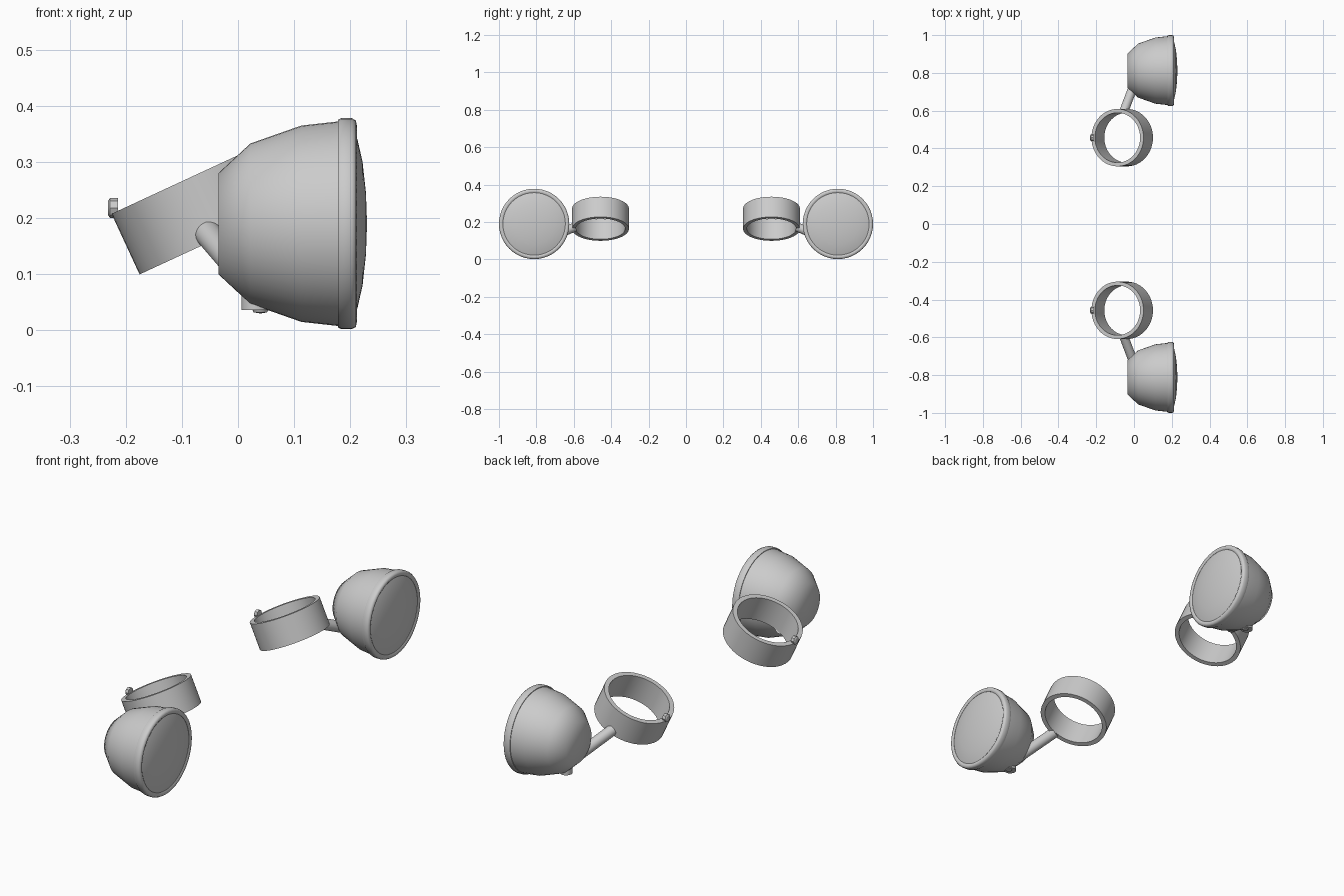
import bpy
import bmesh
from math import radians, tau
from mathutils import Matrix, Vector

cube = bpy.data.objects.get("Cube")
if cube:
    bpy.data.objects.remove(cube)

grey = bpy.data.materials.new("light grey")
grey.use_nodes = True
colour = (0.6, 0.6, 0.6, 1)
grey.diffuse_color = colour
grey.node_tree.nodes["Principled BSDF"].inputs["Base Color"].default_value = colour


def lathe(name, profile, centre, axis, segments=48, smooth=35):
    """Turn (radius, height) points about an axis and mirror the part front to back."""
    bm = bmesh.new()
    verts = [bm.verts.new((r, 0, h)) for r, h in profile]
    edges = [bm.edges.new(pair) for pair in zip(verts, verts[1:])]
    bmesh.ops.spin(bm, geom=verts + edges, cent=(0, 0, 0), axis=(0, 0, 1),
                   angle=tau, steps=segments)
    bmesh.ops.remove_doubles(bm, verts=bm.verts, dist=0.0002)
    bmesh.ops.recalc_face_normals(bm, faces=bm.faces)
    turn = Vector(axis).to_track_quat('Z', 'Y').to_matrix().to_4x4()
    bm.transform(Matrix.Translation(centre) @ turn)
    mesh = bpy.data.meshes.new(name)
    bm.to_mesh(mesh)
    bm.free()
    mesh.materials.append(grey)
    obj = bpy.data.objects.new(name, mesh)
    bpy.context.collection.objects.link(obj)
    bpy.ops.object.select_all(action='DESELECT')
    obj.select_set(True)
    bpy.context.view_layer.objects.active = obj
    bpy.ops.object.shade_smooth_by_angle(angle=radians(smooth))
    mirror = obj.modifiers.new("mirror", 'MIRROR')
    mirror.use_axis = (False, True, False)
    mirror.use_mirror_merge = False
    return obj


def rod(name, start, end, radius, segments=20):
    """Closed cylinder between two points."""
    axis = Vector(end) - Vector(start)
    length = axis.length
    return lathe(name, [(0, 0), (radius, 0), (radius, length), (0, length)],
                 start, axis, segments)


# Lamp: bowl, rim and domed lens share one axis along x
lamp = (0, 0.812, 0.19)
along_x = (1, 0, 0)
lathe("lamp_bowl", [(0, -0.035), (0.09, -0.035), (0.143, 0.022),
                    (0.175, 0.113), (0.183, 0.185)], lamp, along_x, smooth=80)
lathe("lamp_rim", [(0.178, 0.178), (0.185, 0.178), (0.188, 0.184), (0.188, 0.203),
                   (0.184, 0.21), (0.174, 0.212), (0.167, 0.208), (0.167, 0.195)],
      lamp, along_x, smooth=50)
lathe("lamp_lens", [(0.168, 0.207), (0.15, 0.213), (0.11, 0.222),
                    (0.055, 0.228), (0, 0.23)], lamp, along_x)

# Tilted clamp ring with its bolt
tilt = Vector((-0.05, 0, 0.108))
half = tilt.length / 2
outer, inner = 0.152, 0.132
lathe("clamp_ring", [(outer, -half), (outer, half), (inner, half),
                     (inner, -half), (outer, -half)],
      (-0.0625, 0.457, 0.2175), tilt)
lathe("clamp_bolt", [(0, 0), (0.018, 0), (0.018, 0.014), (0.012, 0.018), (0, 0.018)],
      (-0.232 + 0.018, 0.457, 0.218), (-1, 0, 0), 8)

# Bracket arm running from the ring to the mount under the bowl
mount_x, mount_y = 0.032, 0.806
rod("bracket_arm", (-0.053, 0.598, 0.172), (0.026, mount_y, 0.08), 0.024)
rod("bowl_mount", (mount_x, mount_y, 0.036), (mount_x, mount_y, 0.1), 0.026)
lathe("mount_nut", [(0, 0.008), (0.015, 0.008), (0.012, 0.002), (0, 0)],
      (mount_x + 0.008, mount_y, 0.03), (0, 0, 1), 16)
